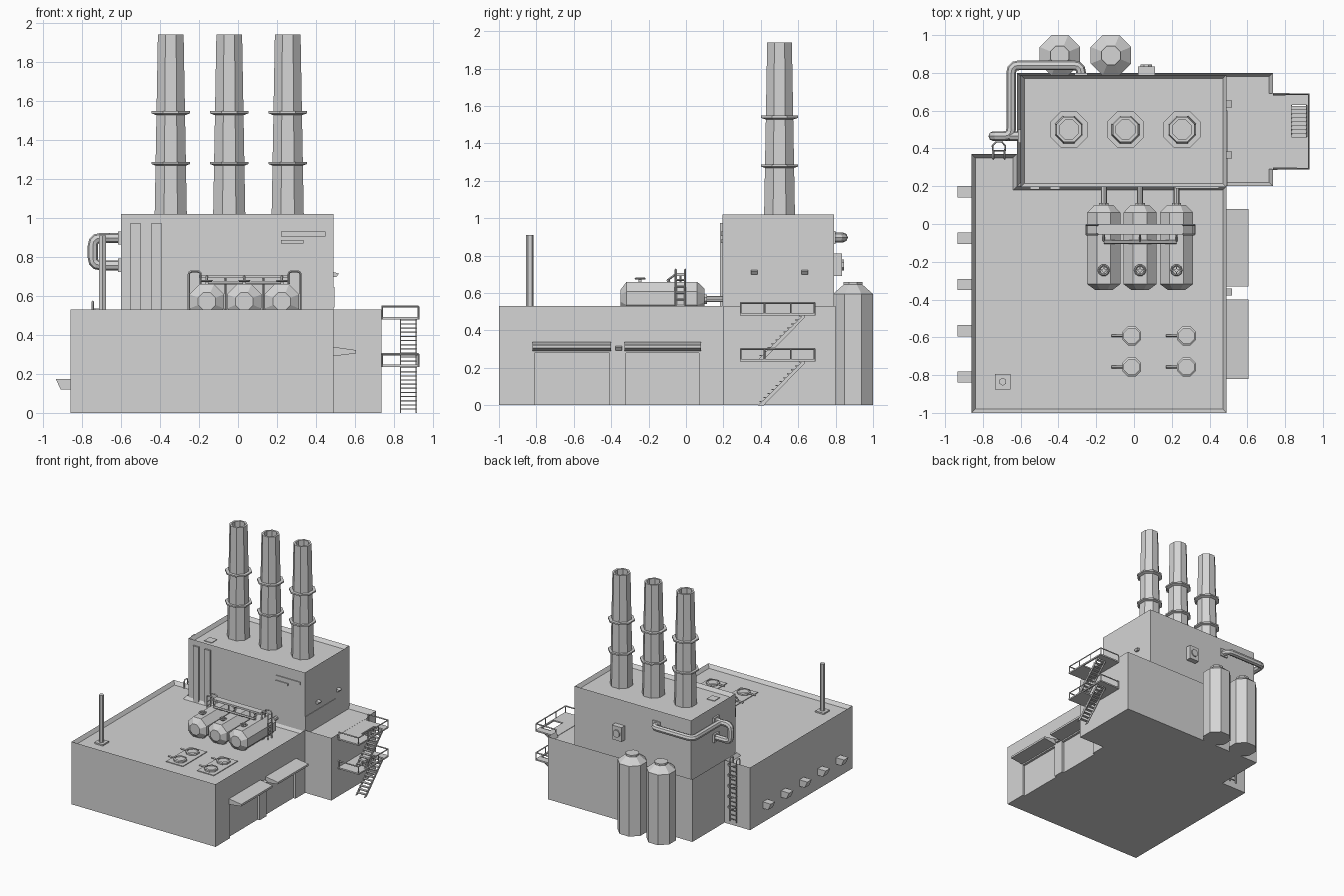
import bpy, bmesh, math
from mathutils import Vector, Matrix

if "Cube" in bpy.data.objects:
    bpy.data.objects.remove(bpy.data.objects["Cube"])

grey = bpy.data.materials.new("plain grey")
grey.diffuse_color = (0.66, 0.66, 0.66, 1)
grey.use_nodes = True
grey.node_tree.nodes["Principled BSDF"].inputs["Base Color"].default_value = grey.diffuse_color


def add(name, bm):
    bmesh.ops.recalc_face_normals(bm, faces=bm.faces)
    me = bpy.data.meshes.new(name)
    bm.to_mesh(me)
    bm.free()
    me.materials.append(grey)
    ob = bpy.data.objects.new(name, me)
    bpy.context.collection.objects.link(ob)
    return ob


def extrude(name, pts, vec, lip=0, sink=0):
    """Extrude a flat outline; optionally sink the far face inside a lip."""
    bm = bmesh.new()
    base = bm.faces.new([bm.verts.new(p) for p in pts])
    res = bmesh.ops.extrude_face_region(bm, geom=[base], use_keep_orig=True)
    bmesh.ops.translate(bm, verts=[v for v in res["geom"] if isinstance(v, bmesh.types.BMVert)], vec=vec)
    top = [f for f in res["geom"] if isinstance(f, bmesh.types.BMFace)][0]
    bmesh.ops.recalc_face_normals(bm, faces=bm.faces)
    if lip:
        bmesh.ops.inset_region(bm, faces=[top], thickness=lip, use_even_offset=True)
        bmesh.ops.translate(bm, verts=top.verts[:], vec=(0, 0, -sink))
    return add(name, bm)


def box(name, x0, x1, y0, y1, z0, z1, **kw):
    return extrude(name, [(x0, y0, z0), (x1, y0, z0), (x1, y1, z0), (x0, y1, z0)], (0, 0, z1 - z0), **kw)


def lathe(name, profile, loc, n=8, axis="z"):
    """Faceted turned part; radii are measured to the flats."""
    bm = bmesh.new()
    rings = []
    for r, h in profile:
        R = r / math.cos(math.pi / n)
        rings.append([bm.verts.new((R * math.cos((i + .5) * math.tau / n),
                                    R * math.sin((i + .5) * math.tau / n), h)) for i in range(n)])
    for a, b in zip(rings, rings[1:]):
        for i in range(n):
            bm.faces.new((a[i], a[(i + 1) % n], b[(i + 1) % n], b[i]))
    bm.faces.new(rings[0])
    bm.faces.new(rings[-1])
    if axis == "y":
        bm.transform(Matrix.Rotation(-math.pi / 2, 4, "X"))
    bm.transform(Matrix.Translation(loc))
    return add(name, bm)


def bake(ob):
    """Return the evaluated mesh of an object."""
    dg = bpy.context.evaluated_depsgraph_get()
    dg.update()
    return bpy.data.meshes.new_from_object(ob.evaluated_get(dg))


def tube(name, path, r, bend=0, closed=False, res=0):
    """Pipe along a path, with rounded corners when bend is given."""
    P = [Vector(p) for p in path]
    pts = P
    if bend:
        pts = [P[0]]
        for a, b, c in zip(P, P[1:], P[2:]):
            s, e = b + (a - b).normalized() * bend, b + (c - b).normalized() * bend
            pts += [s.lerp(b, t).lerp(b.lerp(e, t), t) for t in (0, .33, .67, 1)]
        pts.append(P[-1])
    cu = bpy.data.curves.new(name, "CURVE")
    cu.dimensions = "3D"
    cu.bevel_depth, cu.bevel_resolution, cu.use_fill_caps = r, res, True
    sp = cu.splines.new("POLY")
    sp.points.add(len(pts) - 1)
    for q, p in zip(sp.points, pts):
        q.co = (*p, 1)
    sp.use_cyclic_u = closed
    tmp = bpy.data.objects.new(name + "_path", cu)
    bpy.context.collection.objects.link(tmp)
    me = bake(tmp)
    bpy.data.objects.remove(tmp)
    bm = bmesh.new()
    bm.from_mesh(me)
    for f in bm.faces:
        f.smooth = False
    return add(name, bm)


def cut(ob, *dims):
    c = box("cutter", *dims)
    c.hide_render = True
    m = ob.modifiers.new("cut", "BOOLEAN")
    m.operation, m.object, m.solver = "DIFFERENCE", c, "EXACT"
    me = bake(ob)
    ob.modifiers.clear()
    ob.data = me
    bpy.data.objects.remove(c)


# Buildings with parapets
hall = extrude("main_hall", [(-.86, -1, 0), (.49, -1, 0), (.49, .2, 0), (-.62, .2, 0), (-.62, .37, 0), (-.86, .37, 0)],
               (0, 0, .53), lip=.02, sink=.03)
annex = box("rear_block", -.62, .735, .2, .8, 0, .53, lip=.02, sink=.04)
cut(annex, .70, .80, .29, .69, .489, .6)
box("tower", -.6, .49, .195, .79, .47, 1.02, lip=.02, sink=.03)
box("tower_side_panel", .489, .494, .2, .6, .54, .645)
box("roof_hatch", -.51, -.44, .275, .35, .985, .995)

# Tower front: pilasters and plain bars
for x in (-.525, -.418):
    box("pilaster", x - .026, x + .026, .182, .2, .5, .975)
box("wall_bar_long", .22, .45, .187, .196, .905, .93)
box("wall_bar_short", .22, .335, .187, .196, .868, .887)

# Chimneys
for x in (-.345, -.045, .255):
    lathe("chimney", [(.083, .985), (.066, 1.94), (.05, 1.94), (.05, 1.8)], (x, .5, 0))
    for z in (1.28, 1.54):
        lathe("chimney_ring", [(.07, z - .014), (.098, z - .004), (.098, z + .008), (.07, z + .008)], (x, .5, 0))

# Loading doors, awnings, lamps
for y0, y1 in ((-.81, -.41), (-.32, .07)):
    cut(hall, .47, .55, y0, y1, -.05, .28)
    extrude("awning", [(.48, y0 - .01, .29), (.605, y0 - .01, .305), (.605, y0 - .01, .322), (.48, y0 - .01, .34)],
            (0, y1 - y0 + .02, 0))
for y, z in ((-.36, .305), (.365, .71), (.635, .71)):
    extrude("wall_lamp", [(.485, y - .018, z - .012), (.505, y - .018, z - .012), (.518, y - .018, z + .004),
                          (.485, y - .018, z + .014)], (0, .036, 0))

# Left wall vents
for i in range(5):
    y = .14 - .245 * i
    extrude("wall_vent", [(-.855, y, .12), (-.91, y, .12), (-.935, y, .175), (-.855, y, .175)], (0, .06, 0))

# Roof fans
for x in (-.012, .278):
    box("fan_base", x - .08, x + .077, -.83, -.51, .49, .506)
    for y in (-.592, -.757):
        lathe("fan", [(.038, .5), (.05, .508), (.05, .522), (.04, .528), (.04, .518)], (x, y, 0))
        tube("fan_pipe", [(x - .045, y, .515), (x - .108, y, .515)], .007)

# Mast
box("mast_base", -.735, -.655, -.875, -.795, .49, .512)
lathe("mast", [(.018, .5), (.018, .91)], (-.695, -.835, 0), n=6)

# Roof tanks with back pipes and valve wheels
for x in (-.16, .032, .225):
    lathe("roof_tank", [(.045, -.35), (.088, -.318), (.088, .06), (.05, .10)], (x, 0, .572), axis="y")
    tube("tank_pipe", [(x, .09, .567), (x, .2, .567)], .016, res=2)
    lathe("tank_pipe_flange", [(.025, .098), (.025, .112)], (x, 0, .567), axis="y")
    for y in (-.07, -.3):
        box("tank_saddle", x - .06, x + .06, y - .015, y + .015, .48, .53)
    c = (x, -.245, .677)
    tube("valve_wheel", [(c[0] + .026 * math.cos(i * math.pi / 5), c[1] + .026 * math.sin(i * math.pi / 5), c[2])
                         for i in range(10)], .006, closed=True)
    box("wheel_spoke", x - .026, x + .026, c[1] - .003, c[1] + .003, .674, .68)
    box("wheel_spoke", x - .003, x + .003, c[1] - .026, c[1] + .026, .674, .68)
    box("valve_stem", x - .008, x + .008, c[1] - .008, c[1] + .008, .65, .678)
    tube("tank_bracket", [(x, -.09, .655), (x, -.09, .675), (x, -.055, .7)], .006)
tube("tank_link_pipe", [(-.16, -.095, .667), (.225, -.095, .667)], .01, res=1)

# Walkway over the tanks with arched end ladders
box("tank_walkway", -.2, .265, -.055, 0, .692, .708)
for x in (-.065, .13):
    tube("walkway_leg", [(x, -.03, .49), (x, -.03, .7)], .006)
for x, s in ((-.252, 1), (.32, -1)):
    for y in (-.055, -.005):
        tube("ladder_rail", [(x, y, .49), (x, y, .725), (x + s * .06, y, .725), (x + s * .06, y, .66)], .006, bend=.015)
    for i in range(5):
        tube("ladder_rung", [(x, -.055, .53 + .035 * i), (x, -.005, .53 + .035 * i)], .005)

# Vertical silos at the back
for x in (-.393, -.122):
    lathe("silo", [(.107, 0), (.107, .595), (.05, .645), (.05, .66)], (x, .893, 0))

# Wall box at the back
box("wall_unit", .02, .11, .785, .835, .69, .81)
lathe("wall_unit_fan", [(.03, .83), (.03, .845)], (.065, 0, .75), axis="y")

# Bent duct around the tower corner
tube("duct", [(-.28, .78, .897), (-.28, .84, .897), (-.65, .84, .897), (-.65, .465, .897), (-.745, .465, .897),
              (-.745, .465, .757), (-.59, .465, .757)], .026, bend=.04, res=2)
tube("duct_branch", [(-.66, .465, .897), (-.59, .465, .897)], .026, res=2)
for z in (.897, .757):
    box("duct_flange", -.615, -.598, .43, .5, z - .034, z + .034)
box("duct_flange", -.315, -.245, .788, .8, .863, .931)

# Caged ladder on the rear left wall
for x in (-.745, -.685):
    tube("cage_ladder_rail", [(x, .388, .04), (x, .388, .57), (x, .345, .57), (x, .345, .5)], .006, bend=.015)
for i in range(13):
    tube("cage_ladder_rung", [(-.745, .388, .06 + .037 * i), (-.685, .388, .06 + .037 * i)], .004)
for z in (.17, .26, .35, .44, .53):
    tube("cage_hoop", [(-.715 + .036 * math.cos(a), .402 + .036 * math.sin(a), z)
                       for a in (math.radians(-25 + 46 * k) for k in range(6))], .005)

# Fire escape: two landings with railings and stairs
for z in (.235, .48):
    box("landing_side", .73, .833, .29, .69, z, z + .012)
    box("landing_front", .833, .93, .29, .46, z, z + .012)
    box("landing_back", .833, .93, .63, .69, z, z + .012)
    box("landing_edge", .917, .93, .46, .63, z, z + .012)
    t = z + .066
    tube("landing_rail", [(.737, .293, t), (.925, .293, t), (.925, .687, t), (.737, .687, t)], .006)
    for x, y in ((.74, .293), (.925, .293), (.925, .42), (.925, .56), (.925, .687), (.74, .687)):
        tube("landing_post", [(x, y, z), (x, y, t)], .005)
    b = z - .236
    for x in (.831, .911):
        extrude("stair_stringer", [(x, .385, b), (x, .415, b), (x, .635, b + .225), (x, .635, b + .247)], (.006, 0, 0))
    for i in range(11):
        y, h = .405 + .021 * i, b + .018 + .0212 * i
        box("stair_tread", .834, .914, y - .011, y + .011, h, h + .006)
